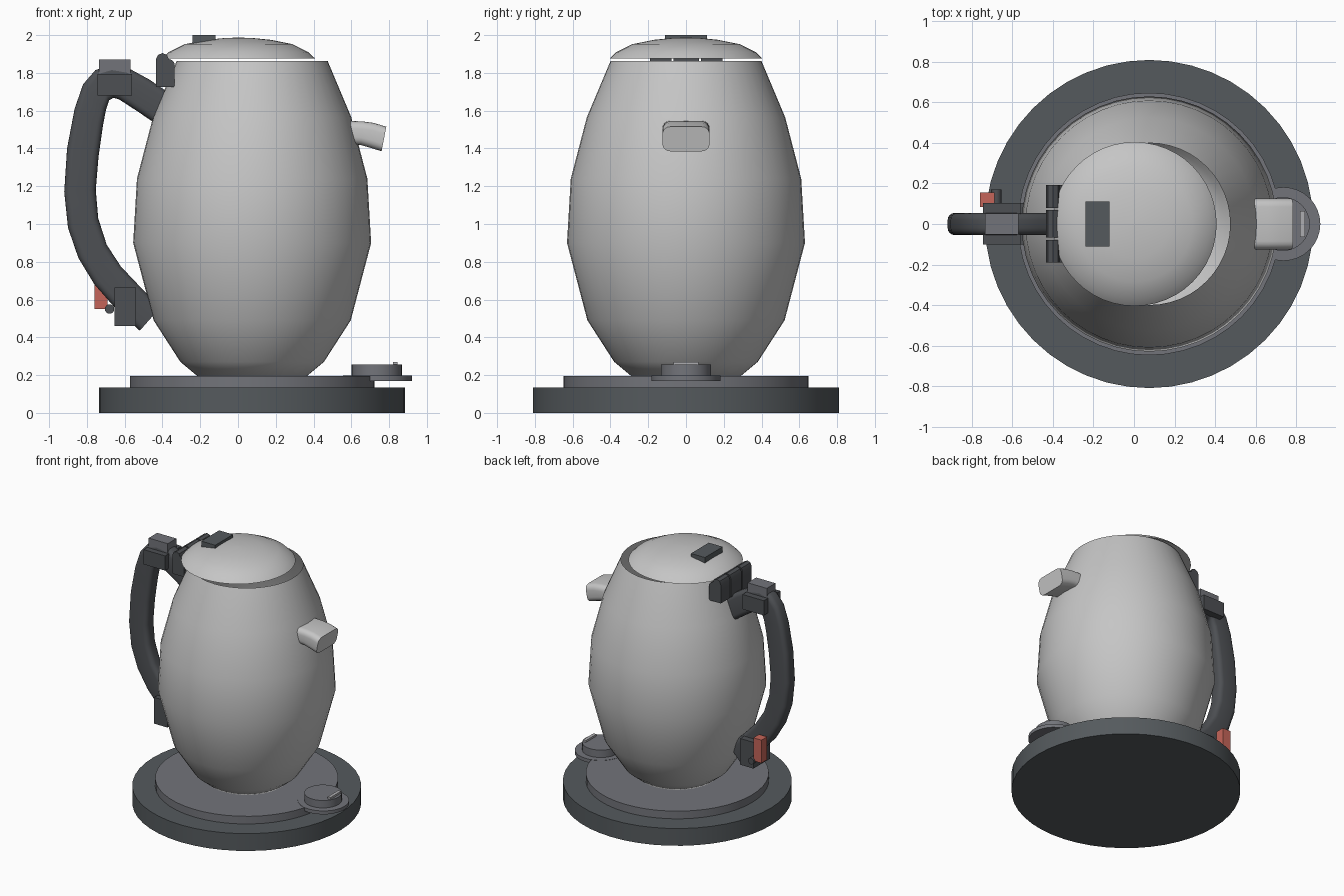
import bpy, bmesh, math
from mathutils import Vector

if "Cube" in bpy.data.objects:
    bpy.data.objects.remove(bpy.data.objects["Cube"])


def material(name, rgb):
    m = bpy.data.materials.new(name)
    m.diffuse_color = (*rgb, 1)
    m.use_nodes = True
    m.node_tree.nodes["Principled BSDF"].inputs["Base Color"].default_value = m.diffuse_color
    return m


SHELL = material("light grey shell", (0.56, 0.56, 0.56))
BASE = material("charcoal base", (0.09, 0.102, 0.11))
GRIP = material("dark grip", (0.075, 0.08, 0.088))
TRIM = material("mid grey trim", (0.17, 0.175, 0.195))
RED = material("red switch", (0.56, 0.13, 0.10))
LAMP = material("pale lamp", (0.42, 0.42, 0.44))


def finish(bm, name, mat, angle=40):
    """Turn a bmesh into a named object, smooth except at sharp edges."""
    bmesh.ops.recalc_face_normals(bm, faces=bm.faces)
    me = bpy.data.meshes.new(name)
    bm.to_mesh(me)
    bm.free()
    me.polygons.foreach_set("use_smooth", [True] * len(me.polygons))
    me.set_sharp_from_angle(angle=math.radians(angle))
    me.materials.append(mat)
    ob = bpy.data.objects.new(name, me)
    bpy.context.collection.objects.link(ob)
    return ob


def skin(bm, rings, cap_start=True, cap_end=True):
    """Bridge successive closed rings of points."""
    rows = [[bm.verts.new(p) for p in r] for r in rings]
    for a, b in zip(rows, rows[1:]):
        for i in range(len(a)):
            j = (i + 1) % len(a)
            bm.faces.new((a[i], a[j], b[j], b[i]))
    if cap_start:
        bm.faces.new(rows[0][::-1])
    if cap_end:
        bm.faces.new(rows[-1])


def lathe(name, mat, cx, profile, seg=48, cap_end=True):
    """Revolve (radius, z) points about the vertical through x = cx."""
    bm = bmesh.new()
    rings = [[(cx + r * math.cos(2 * math.pi * i / seg),
               r * math.sin(2 * math.pi * i / seg), z) for i in range(seg)]
             for r, z in profile]
    skin(bm, rings, True, cap_end)
    return finish(bm, name, mat)


def box(name, mat, x, y, z):
    bm = bmesh.new()
    bmesh.ops.create_cube(bm, size=1)
    for v in bm.verts:
        v.co = [(lo + hi) / 2 + c * (hi - lo)
                for c, (lo, hi) in zip(v.co, (x, y, z))]
    return finish(bm, name, mat)


def extrude_y(name, mat, outline, y0, y1):
    """Extrude an (x, z) outline along y."""
    bm = bmesh.new()
    skin(bm, [[(x, y, z) for x, z in outline] for y in (y0, y1)])
    return finish(bm, name, mat)


def sweep(name, mat, pairs, half_y, corner):
    """Rounded-rectangle tube between paired outer and inner (x, z) edges."""
    bm = bmesh.new()
    rings = []
    for ox, oz, ix, iz in pairs:
        outer, inner = Vector((ox, 0, oz)), Vector((ix, 0, iz))
        mid, half = (outer + inner) / 2, (outer - inner).length / 2
        u = (outer - inner).normalized()
        ring = []
        for k, (sy, su) in enumerate(((1, 1), (-1, 1), (-1, -1), (1, -1))):
            for s in range(5):
                a = math.pi / 2 * (k + s / 4)
                y = sy * (half_y - corner) + corner * math.cos(a)
                d = su * (half - corner) + corner * math.sin(a)
                ring.append(mid + u * d + Vector((0, y, 0)))
        rings.append(ring)
    skin(bm, rings)
    return finish(bm, name, mat, 45)


# Power base: wide foot and raised plate
lathe("base_foot", BASE, 0.075, [(0.81, 0), (0.81, 0.135)])
lathe("base_plate", TRIM, 0.075, [(0.648, 0.135), (0.648, 0.195)])

# Power button on its round tab
lathe("button_tab", TRIM, 0.738, [(0.182, 0.17), (0.182, 0.197)], 32)
lathe("power_button", TRIM, 0.735, [(0.133, 0.195), (0.133, 0.255)], 32)
box("button_lamp", LAMP, (0.82, 0.845), (-0.065, 0.065), (0.25, 0.27))

# Open-topped barrel body
lathe("body", SHELL, 0.075,
      [(0.29, 0.195), (0.38, 0.27), (0.522, 0.49), (0.63, 0.90),
       (0.61, 1.24), (0.525, 1.565), (0.40, 1.862)], cap_end=False)

# Domed lid and its finger plate
lathe("lid", SHELL, 0.003,
      [(0.405, 1.876), (0.37, 1.91), (0.285, 1.952), (0.17, 1.975),
       (0.08, 1.984), (0.01, 1.987)])
box("lid_catch", BASE, (-0.24, -0.12), (-0.11, 0.11), (1.955, 2.0))

# Spout
sweep("spout", SHELL,
      [(0.56, 1.547, 0.56, 1.425), (0.66, 1.543, 0.65, 1.418),
       (0.72, 1.535, 0.70, 1.404), (0.785, 1.515, 0.76, 1.385)], 0.125, 0.04)

# Curved handle, from the upper joint round to the lower joint
sweep("handle", GRIP,
      [(-0.36, 1.69, -0.42, 1.52), (-0.47, 1.765, -0.53, 1.595),
       (-0.58, 1.825, -0.63, 1.66), (-0.67, 1.84, -0.66, 1.668),
       (-0.755, 1.815, -0.682, 1.655), (-0.82, 1.74, -0.70, 1.60),
       (-0.865, 1.61, -0.715, 1.52), (-0.905, 1.40, -0.738, 1.36),
       (-0.92, 1.17, -0.753, 1.18), (-0.90, 0.98, -0.74, 1.03),
       (-0.845, 0.82, -0.695, 0.89), (-0.76, 0.68, -0.62, 0.775),
       (-0.65, 0.555, -0.53, 0.68), (-0.52, 0.435, -0.41, 0.56)],
      0.055, 0.035)

# Handle joints and lid-release button
box("upper_joint", GRIP, (-0.745, -0.56), (-0.10, 0.103), (1.68, 1.795))
box("release_button", TRIM, (-0.735, -0.57), (-0.053, 0.053), (1.79, 1.87))
box("lower_joint", GRIP, (-0.655, -0.54), (-0.10, 0.103), (0.46, 0.665))

# Red rocker switch and its pivot pin
box("rocker_switch", RED, (-0.76, -0.69), (0.085, 0.155), (0.55, 0.73))
pin = [(-0.68 + 0.025 * math.cos(i * math.pi / 8),
        0.55 + 0.025 * math.sin(i * math.pi / 8)) for i in range(16)]
extrude_y("pivot_pin", GRIP, pin, 0.03, 0.17)

# Three hinge knuckles behind the lid
knuckle = [(-0.435, 1.725), (-0.335, 1.725), (-0.335, 1.85), (-0.347, 1.866),
           (-0.368, 1.875), (-0.376, 1.895), (-0.40, 1.905), (-0.424, 1.895),
           (-0.435, 1.87)]
for n, (y0, y1) in enumerate(((-0.19, -0.078), (-0.066, 0.068), (0.08, 0.192))):
    extrude_y(f"hinge_knuckle_{n + 1}", GRIP, knuckle, y0, y1)
